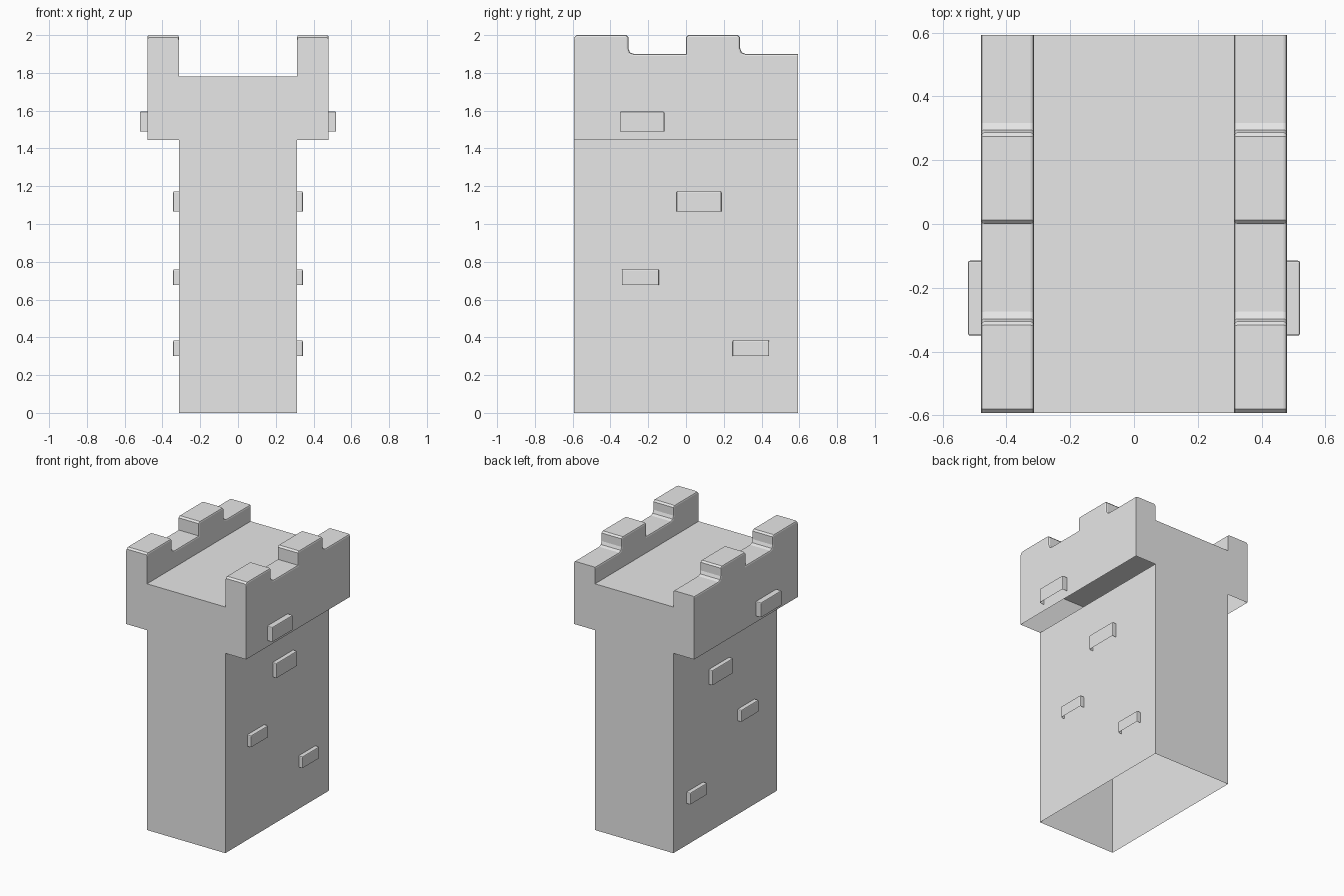
import bpy
import bmesh
from mathutils import Vector

if "Cube" in bpy.data.objects:
    bpy.data.objects.remove(bpy.data.objects["Cube"], do_unlink=True)

CORE, OUT, DEPTH = 0.313, 0.48, 0.592
LEDGE, DECK, LOW, TOP = 1.445, 1.78, 1.9, 2.0

stone = bpy.data.materials.new("stone_grey")
stone.use_nodes = True
stone.diffuse_color = (0.8, 0.8, 0.8, 1)
stone.node_tree.nodes["Principled BSDF"].inputs["Base Color"].default_value = (0.8, 0.8, 0.8, 1)


def finish(bm, name, mirror=False):
    mesh = bpy.data.meshes.new(name)
    bm.to_mesh(mesh)
    bm.free()
    mesh.materials.append(stone)
    obj = bpy.data.objects.new(name, mesh)
    bpy.context.collection.objects.link(obj)
    if mirror:
        obj.modifiers.new("mirror", "MIRROR").use_axis[0] = True


def box(lo, hi):
    bm = bmesh.new()
    bmesh.ops.create_cube(bm, size=1)
    lo, hi = Vector(lo), Vector(hi)
    for v in bm.verts:
        v.co = (lo + hi) / 2 + v.co * (hi - lo)
    bm.normal_update()
    return bm


def drop(bm, test):
    faces = [f for f in bm.faces if test(f)]
    bmesh.ops.delete(bm, geom=faces, context="FACES")


# Hollow tower body: open at the bottom, sides stop at the overhang
bm = box((-CORE, -DEPTH, 0), (CORE, DEPTH, DECK))
bmesh.ops.bisect_plane(bm, geom=bm.verts[:] + bm.edges[:] + bm.faces[:],
                       plane_co=(0, 0, LEDGE), plane_no=(0, 0, 1))
bm.normal_update()
drop(bm, lambda f: f.normal.z < -0.9 or
     (abs(f.normal.x) > 0.9 and f.calc_center_median().z > LEDGE))
finish(bm, "tower_body")


# Overhanging battlement walls, with each merlon falling in a soft step
def step_down(y):
    return [(y - 0.012, TOP), (y, TOP - 0.012), (y, LOW + 0.03),
            (y + 0.008, LOW + 0.008), (y + 0.03, LOW)]


def step_up(y):
    return [(y, TOP - 0.012), (y + 0.012, TOP)]


profile = ([(-DEPTH, LEDGE)] + step_up(-DEPTH) + step_down(-0.305)
           + [(0, LOW)] + step_up(0) + step_down(0.287)
           + [(DEPTH, LOW), (DEPTH, LEDGE)])
bm = bmesh.new()
rings = [[bm.verts.new((x, y, z)) for y, z in profile] for x in (CORE, OUT)]
for ring in rings:
    bm.faces.new(ring)
for i in range(len(profile)):
    j = (i + 1) % len(profile)
    bm.faces.new((rings[0][i], rings[0][j], rings[1][j], rings[1][i]))
bmesh.ops.recalc_face_normals(bm, faces=bm.faces[:])
rims = [e for e in bm.edges
        if min(v.co.z for v in e.verts) > LOW - 0.01
        and abs(e.verts[0].co.x - e.verts[1].co.x) < 0.001]
bmesh.ops.bevel(bm, geom=rims, offset=0.011, segments=2, profile=0.5,
                affect="EDGES", clamp_overlap=True)
bmesh.ops.bisect_plane(bm, geom=bm.verts[:] + bm.edges[:] + bm.faces[:],
                       plane_co=(0, 0, DECK), plane_no=(0, 0, 1))
bm.normal_update()
# The overhang is open underneath and joins the hollow body
drop(bm, lambda f: f.normal.z < -0.9 or
     (f.normal.x < -0.9 and f.calc_center_median().z < DECK))
finish(bm, "battlement_walls", mirror=True)

# Raised bricks, open at the back and below: wall x, y range, z range
bricks = [(OUT, -0.35, -0.115, 1.49, 1.595),
          (CORE, -0.05, 0.187, 1.067, 1.173),
          (CORE, -0.34, -0.143, 0.677, 0.76),
          (CORE, 0.247, 0.44, 0.302, 0.384)]
for n, (x, y0, y1, z0, z1) in enumerate(bricks):
    proud = 0.04 if x == OUT else 0.03
    bm = box((x, y0, z0), (x + proud, y1, z1))
    drop(bm, lambda f: f.normal.z < -0.9 or f.normal.x < -0.9)
    edges = [e for e in bm.edges if not e.is_boundary]
    bmesh.ops.bevel(bm, geom=edges, offset=0.006, segments=2, profile=0.5,
                    affect="EDGES", clamp_overlap=True)
    finish(bm, f"raised_brick_{n + 1}", mirror=True)
